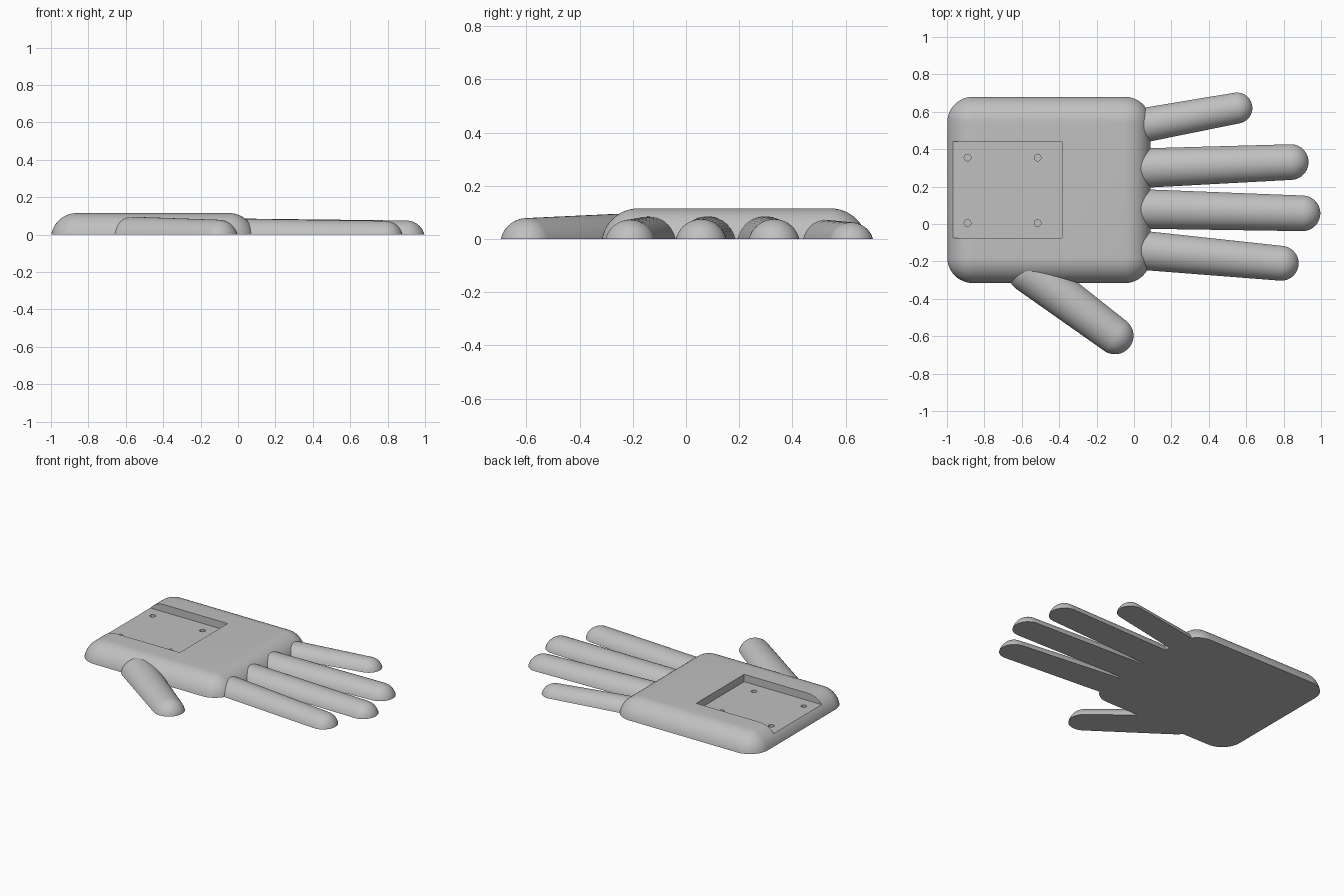
import bpy, bmesh
from mathutils import Matrix, Vector

if "Cube" in bpy.data.objects:
    bpy.data.objects.remove(bpy.data.objects["Cube"])

SINK = 0.023  # ball centres sit this far below the flat underside

grey = bpy.data.materials.new("light_grey")
grey.diffuse_color = (0.53, 0.53, 0.53, 1)
grey.use_nodes = True
grey.node_tree.nodes["Principled BSDF"].inputs["Base Color"].default_value = grey.diffuse_color


def finish(name, bm):
    mesh = bpy.data.meshes.new(name)
    bm.to_mesh(mesh)
    bm.free()
    mesh.materials.append(grey)
    obj = bpy.data.objects.new(name, mesh)
    bpy.context.collection.objects.link(obj)
    return obj


def smooth(obj):
    bpy.ops.object.select_all(action="DESELECT")
    obj.select_set(True)
    bpy.context.view_layer.objects.active = obj
    bpy.ops.object.shade_smooth_by_angle(angle=0.6)


def hull_of_balls(name, balls, axis=Vector((0, 0, 1))):
    """Wrap a skin round balls (x, y, radius), then slice it flat at z = 0."""
    bm = bmesh.new()
    turn = axis.to_track_quat("Z", "Y").to_matrix().to_4x4()
    for x, y, r in balls:
        bmesh.ops.create_uvsphere(bm, u_segments=48, v_segments=24, radius=r,
                                  matrix=Matrix.Translation((x, y, -SINK)) @ turn)
    bmesh.ops.delete(bm, geom=bm.faces[:], context="FACES_ONLY")
    bmesh.ops.delete(bm, geom=bm.edges[:], context="EDGES_FACES") if not bm.verts else None
    hull = bmesh.ops.convex_hull(bm, input=bm.verts[:])
    inside = [v for v in hull["geom_interior"] if isinstance(v, bmesh.types.BMVert)]
    bmesh.ops.delete(bm, geom=list(set(inside)), context="VERTS")
    loose = [e for e in bm.edges if not e.link_faces]
    bmesh.ops.delete(bm, geom=loose, context="EDGES")
    bmesh.ops.dissolve_limit(bm, angle_limit=0.002, verts=bm.verts[:], edges=bm.edges[:])
    cut = bmesh.ops.bisect_plane(bm, geom=bm.verts[:] + bm.edges[:] + bm.faces[:],
                                 plane_co=(0, 0, 0), plane_no=(0, 0, 1), clear_inner=True)
    rim = [e for e in cut["geom_cut"] if isinstance(e, bmesh.types.BMEdge)]
    bmesh.ops.contextual_create(bm, geom=rim)
    bmesh.ops.recalc_face_normals(bm, faces=bm.faces[:])
    return finish(name, bm)


def carve(target, cutter):
    mod = target.modifiers.new("cut", "BOOLEAN")
    mod.operation, mod.solver, mod.object = "DIFFERENCE", "EXACT", cutter
    bpy.context.view_layer.objects.active = target
    bpy.ops.object.modifier_apply(modifier=mod.name)
    bpy.data.objects.remove(cutter)


# Palm: a pillow with rounded corners
R = 0.138
palm = hull_of_balls("palm", [(x, y, R) for x in (-1 + R, 0.09 - R)
                              for y in (-0.318 + R, 0.682 - R)])

# Rectangular pocket, open through the rounded wrist edge
bm = bmesh.new()
bmesh.ops.create_cube(bm, size=1, matrix=Matrix.Translation((-0.7425, 0.1825, 0.165))
                      @ Matrix.Diagonal((0.715, 0.515, 0.2, 1)))
carve(palm, finish("pocket_cutter", bm))

# Four blind screw holes in the pocket floor
bm = bmesh.new()
for x in (-0.89, -0.515):
    for y in (0.005, 0.355):
        bmesh.ops.create_cone(bm, cap_ends=True, segments=24, radius1=0.018, radius2=0.018,
                              depth=0.08, matrix=Matrix.Translation((x, y, 0.06)))
carve(palm, finish("screw_hole_cutter", bm))
smooth(palm)

# Tapered digits: root (x, y, radius) and tip (x, y, radius)
digits = {
    "thumb": ((-0.56, -0.255, 0.118), (-0.102, -0.597, 0.102)),
    "index_finger": ((-0.02, -0.135, 0.108), (0.787, -0.21, 0.096)),
    "middle_finger": ((-0.02, 0.082, 0.109), (0.901, 0.057, 0.098)),
    "ring_finger": ((-0.02, 0.296, 0.109), (0.838, 0.331, 0.098)),
    "little_finger": ((-0.02, 0.515, 0.096), (0.55, 0.62, 0.086)),
}
for name, (root, tip) in digits.items():
    along = Vector((tip[0] - root[0], tip[1] - root[1], 0))
    smooth(hull_of_balls(name, [root, tip], along))
